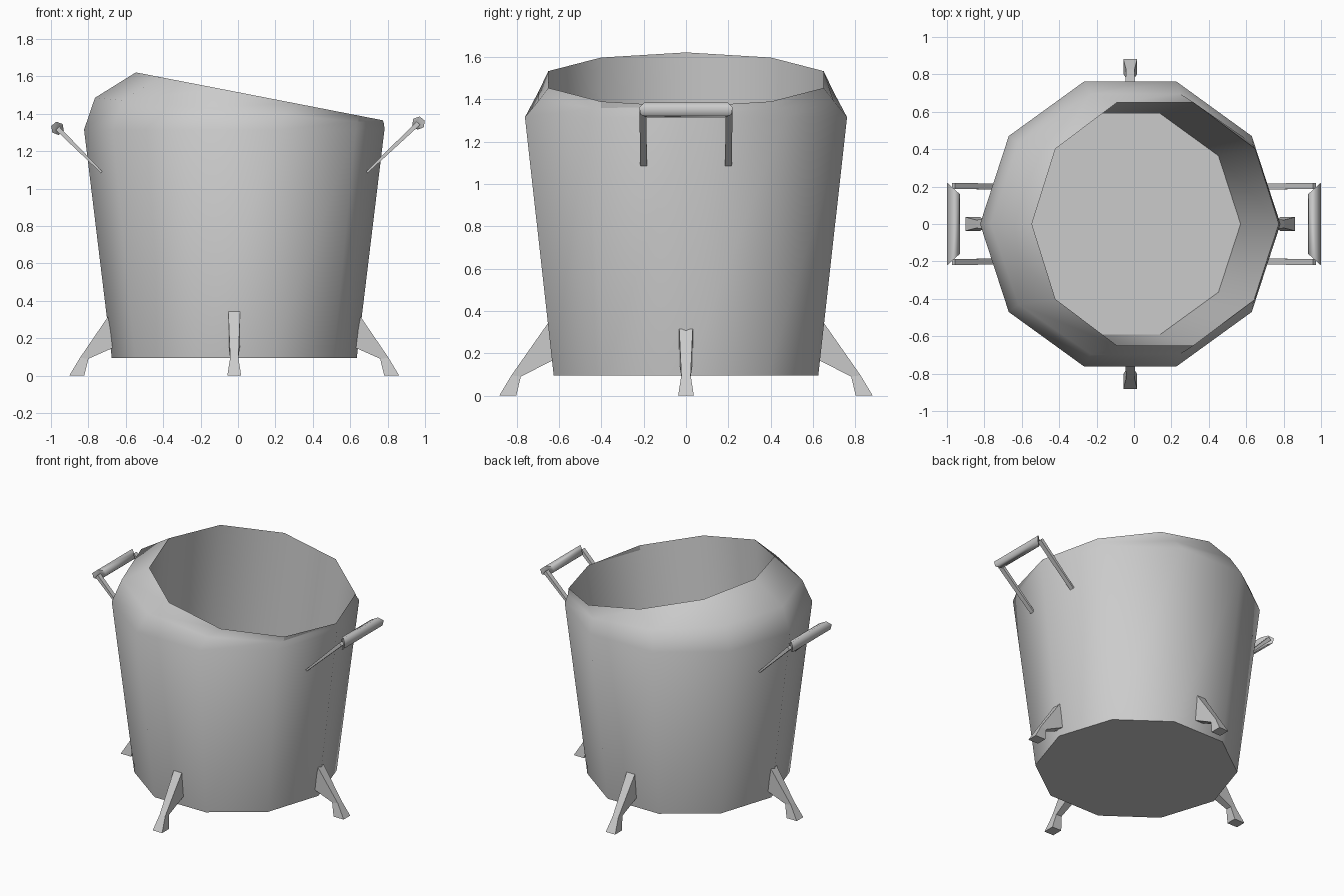
import bpy, bmesh
from math import cos, sin, pi, radians

old = bpy.data.objects.get("Cube")
if old:
    bpy.data.objects.remove(old)

steel = bpy.data.materials.new("grey metal")
steel.use_nodes = True
GREY = (0.6, 0.6, 0.6, 1)
steel.diffuse_color = GREY
steel.node_tree.nodes["Principled BSDF"].inputs["Base Color"].default_value = GREY

CX = -0.02   # body axis


def loft(name, rings, smooth=None):
    """Skin a list of equal-length point rings and cap both ends."""
    bm = bmesh.new()
    loops = [[bm.verts.new(p) for p in ring] for ring in rings]
    n = len(loops[0])
    for a, b in zip(loops, loops[1:]):
        for i in range(n):
            j = (i + 1) % n
            bm.faces.new((a[i], a[j], b[j], b[i]))
    bm.faces.new(loops[0])
    bm.faces.new(loops[-1])
    bmesh.ops.recalc_face_normals(bm, faces=bm.faces)
    mesh = bpy.data.meshes.new(name)
    bm.to_mesh(mesh)
    bm.free()
    mesh.materials.append(steel)
    obj = bpy.data.objects.new(name, mesh)
    bpy.context.collection.objects.link(obj)
    if smooth:
        bpy.ops.object.select_all(action='DESELECT')
        obj.select_set(True)
        bpy.context.view_layer.objects.active = obj
        bpy.ops.object.shade_smooth_by_angle(angle=radians(smooth))
    return obj


def oval(cx, rx, ry, z, tilt=0, sides=10):
    """Ten-sided ring, raised by tilt on its -x end."""
    angles = [2 * pi * i / sides for i in range(sides)]
    return [(cx + rx * cos(a), ry * sin(a), z - tilt * cos(a)) for a in angles]


# Bucket body: tapered wall, slanted shoulder and rim, inner wall and floor
loft("bucket_body", [
    oval(CX, 0.655, 0.657, 0.095),
    oval(CX, 0.803, 0.80, 1.315),
    oval(0.008, 0.773, 0.732, 1.415, 0.07),
    oval(0.114, 0.66, 0.684, 1.493, 0.128),
    oval(-0.05, 0.62, 0.62, 0.14),
], smooth=50)

# Four splayed feet: narrow waist, wider top and toe
for label, angle, wall, lift in (("left", 0, 0.675, 0), ("back", pi / 2, 0.65, 0.03),
                                 ("right", pi, 0.675, 0), ("front", -pi / 2, 0.65, 0.03)):
    def place(r, w, z):
        return (CX + r * cos(angle) - w * sin(angle), r * sin(angle) + w * cos(angle), z)

    sections = [(wall, 0.315 + lift, wall - 0.03, 0.15 + lift * 0.7, 0.032),
                (0.825, 0.095, 0.78, 0.09, 0.022),
                (0.882, 0, 0.802, 0, 0.037)]
    loft(label + "_foot", [
        [place(ro, -w, zo), place(ro, w, zo), place(ri, w, zi), place(ri, -w, zi)]
        for ro, zo, ri, zi, w in sections])

# Side handles: a six-sided grip with mitred ends on two thin struts
for label, side, root, height in (("left", 1, 0.69, 1.35), ("right", -1, 0.73, 1.322)):
    gx = 0.965
    grip = []
    for end in (-1, 1):
        ring = []
        for i in range(6):
            a = radians(20) + i * pi / 3
            u = 0.036 * cos(a)
            ring.append((side * (gx + u), end * (0.19 + 0.9 * u), height + 0.036 * sin(a)))
        grip.append(ring)
    loft(label + "_grip", grip, smooth=65)

    for end, part in ((-1, "front"), (1, "back")):
        rings = []
        for x, z, y, t in ((root, 1.088, 0.2, 0.004), (gx, height, 0.204, 0.009)):
            rings.append([(side * (x + s * t), end * (y + w), z - s * t)
                          for s, w in ((-1, -0.016), (1, -0.016), (1, 0.016), (-1, 0.016))])
        loft(f"{label}_{part}_strut", rings)
